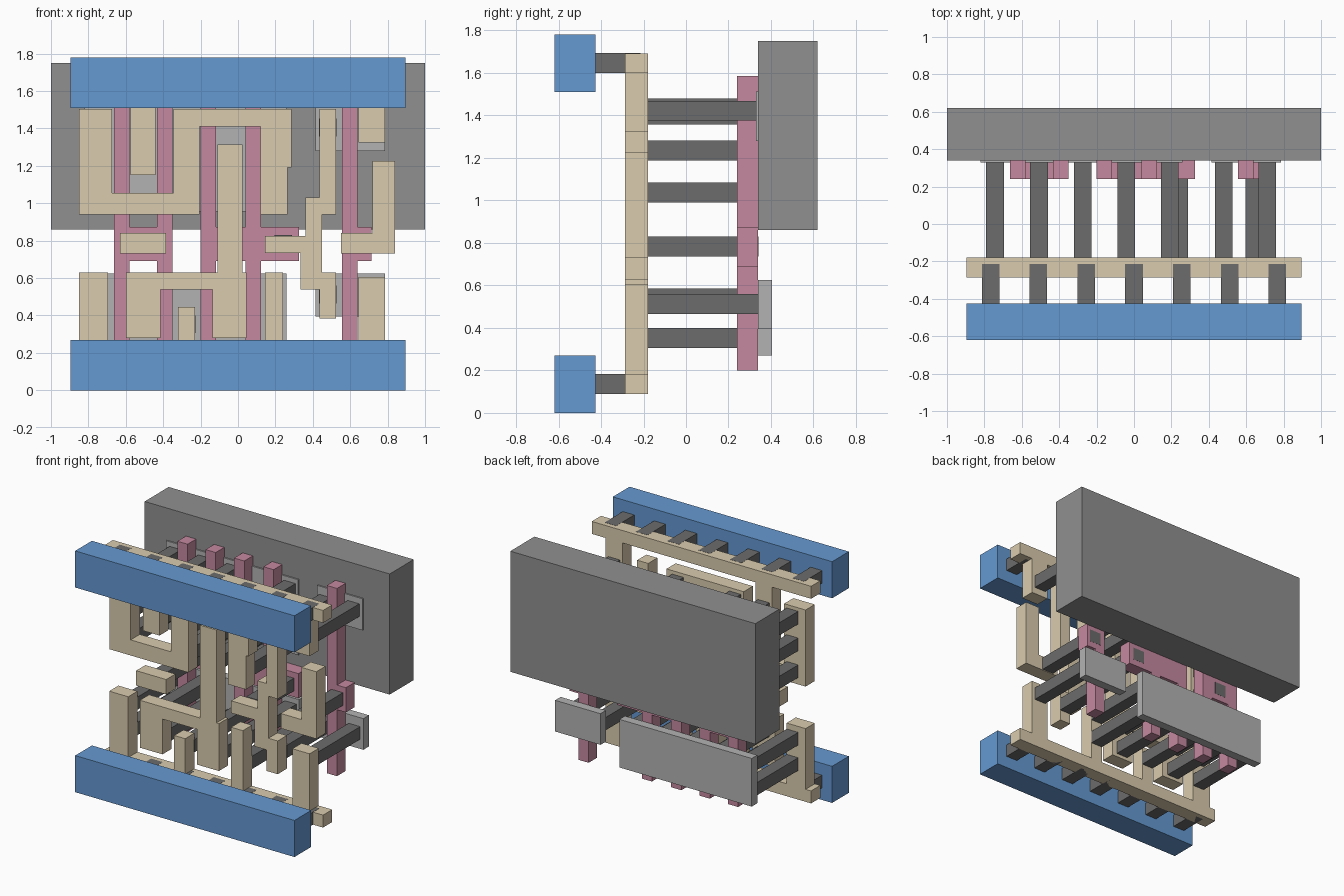
import bpy, bmesh


def material(name, rgb):
    m = bpy.data.materials.new(name)
    m.diffuse_color = (*rgb, 1)
    return m


BLUE = material("metal_blue", (0.13, 0.32, 0.64))
TAN = material("interconnect_tan", (0.70, 0.60, 0.42))
PINK = material("gate_pink", (0.56, 0.25, 0.35))
DARK = material("contact_dark", (0.15, 0.15, 0.15))
LIGHT = material("diffusion_light", (0.45, 0.45, 0.45))
GREY = material("well_grey", (0.28, 0.28, 0.28))


def plate(name, outline, y0, y1, mat):
    """Extrude an (x, z) outline from y0 to y1."""
    pts = [p for i, p in enumerate(outline) if p != outline[i - 1]]
    bm = bmesh.new()
    face = bm.faces.new([bm.verts.new((x, y0, z)) for x, z in pts])
    ext = bmesh.ops.extrude_face_region(bm, geom=[face])
    moved = [v for v in ext["geom"] if isinstance(v, bmesh.types.BMVert)]
    bmesh.ops.translate(bm, verts=moved, vec=(0, y1 - y0, 0))
    bmesh.ops.recalc_face_normals(bm, faces=bm.faces[:])
    mesh = bpy.data.meshes.new(name)
    bm.to_mesh(mesh)
    bm.free()
    mesh.materials.append(mat)
    ob = bpy.data.objects.new(name, mesh)
    bpy.context.collection.objects.link(ob)
    return ob


def rect(x0, x1, z0, z1):
    return [(x0, z0), (x1, z0), (x1, z1), (x0, z1)]


def comb(x0, x1, z0, z1, down=(), up=()):
    """Bar outline with teeth (xa, xb, z_tip) below and above, sorted by x."""
    pts = [(x0, z0)]
    for a, b, z in down:
        pts += [(a, z0), (a, z), (b, z), (b, z0)]
    pts += [(x1, z0), (x1, z1)]
    for a, b, z in reversed(up):
        pts += [(b, z1), (b, z), (a, z), (a, z1)]
    return pts + [(x0, z1)]


# Well block and diffusion strips
plate("well", rect(-1, 1, 0.86, 1.75), 0.34, 0.62, GREY)
plate("upper_diffusion_long", rect(-0.82, 0.26, 0.957, 1.513), 0.33, 0.40, LIGHT)
plate("upper_diffusion_short", rect(0.415, 0.785, 1.28, 1.513), 0.33, 0.40, LIGHT)
plate("lower_diffusion_long", rect(-0.82, 0.26, 0.27, 0.625), 0.34, 0.405, LIGHT)
plate("lower_diffusion_short", rect(0.415, 0.785, 0.395, 0.625), 0.34, 0.405, LIGHT)

# Gate columns joined by their pads
W = 0.083
for name, x0, x1, columns in (
    ("gate_left", -0.663, -0.35, (-0.663, -0.433)),
    ("gate_middle", -0.2, 0.325, (-0.2, 0.04)),
    ("gate_right", 0.557, 0.713, (0.557,)),
):
    plate(name, comb(x0, x1, 0.69, 0.872,
                     [(c, c + W, 0.2) for c in columns],
                     [(c, c + W, 1.585) for c in columns]), 0.24, 0.34, PINK)

# Interconnect layer: rails with fingers, and routed strips
S = 0.895
strips = {
    "lower_rail_fingers": comb(-S, S, 0.09, 0.182, (), [
        (-0.85, -0.695, 0.63), (-0.32, -0.23, 0.445),
        (0.145, 0.24, 0.63), (0.645, 0.785, 0.605)]),
    "upper_rail_fingers": comb(-S, S, 1.60, 1.692, [
        (-0.575, -0.44, 1.15), (0.645, 0.785, 1.325)]),
    "folded_strip": [
        (-0.85, 0.94), (-0.205, 0.94), (-0.205, 1.41), (0.12, 1.41),
        (0.12, 0.94), (0.265, 0.94), (0.265, 1.19), (0.285, 1.19),
        (0.285, 1.505), (-0.345, 1.505), (-0.345, 1.055), (-0.675, 1.055),
        (-0.675, 1.505), (-0.85, 1.505)],
    "centre_strip": [
        (-0.6, 0.28), (-0.415, 0.28), (-0.415, 0.54), (-0.135, 0.54),
        (-0.135, 0.28), (0.045, 0.28), (0.045, 0.63), (0.025, 0.63),
        (0.025, 1.315), (-0.11, 1.315), (-0.11, 0.63), (-0.6, 0.63)],
    "left_pad_strip": rect(-0.63, -0.385, 0.73, 0.84),
    "stepped_strip": [
        (0.145, 0.735), (0.335, 0.735), (0.335, 0.54), (0.435, 0.54),
        (0.435, 0.385), (0.525, 0.385), (0.525, 0.63), (0.45, 0.63),
        (0.45, 0.94), (0.525, 0.94), (0.525, 1.505), (0.435, 1.505),
        (0.435, 1.03), (0.36, 1.03), (0.36, 0.825), (0.145, 0.825)],
    "corner_strip": [
        (0.55, 0.73), (0.84, 0.73), (0.84, 1.225), (0.72, 1.225),
        (0.72, 0.84), (0.55, 0.84)],
}
for name, outline in strips.items():
    plate(name, outline, -0.287, -0.18, TAN)

# Contact posts: left edge x, then the bottom heights
C = 0.094
for x, heights in (
    (-0.79, (0.305, 0.492, 0.99, 1.188, 1.385)),
    (-0.555, (0.305, 0.492, 0.735, 1.188, 1.385)),
    (-0.322, (0.305, 0.99, 1.188, 1.385)),
    (-0.088, (0.305, 0.492, 0.99, 1.188)),
    (0.145, (0.305, 0.492, 0.99, 1.188, 1.385)),
    (0.195, (0.735,)),
    (0.433, (0.465, 1.358)),
    (0.595, (0.735,)),
    (0.665, (0.465, 1.375)),
):
    for z in heights:
        plate("contact_post", rect(x, x + C, z, z + C), -0.182, 0.341, DARK)

# Metal bars with their short posts
for name, z in (("lower", 0.0), ("upper", 1.51)):
    plate(name + "_metal_bar", rect(-S, S, z, z + 0.27), -0.62, -0.425, BLUE)
    for i in range(7):
        x = (i - 3) * 0.2556
        plate(name + "_bar_post", rect(x - C / 2, x + C / 2, z + 0.09, z + 0.183),
              -0.426, -0.215, DARK)
